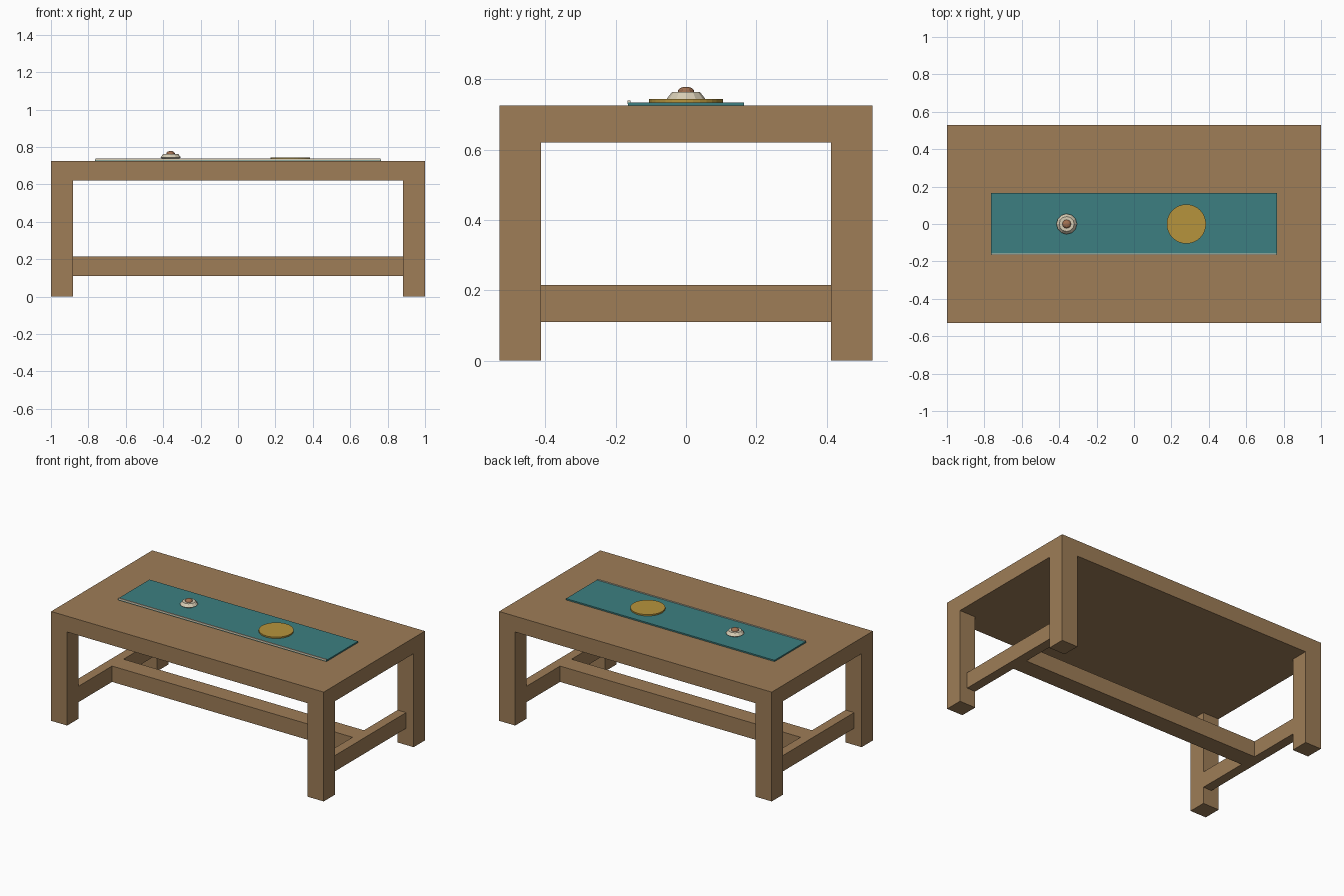
import bpy
import bmesh
from math import cos, sin, tau

cube = bpy.data.objects.get("Cube")
if cube:
    bpy.data.objects.remove(cube, do_unlink=True)


def material(name, r, g, b):
    m = bpy.data.materials.new(name)
    m.use_nodes = True
    m.diffuse_color = (r, g, b, 1)
    for node in m.node_tree.nodes:
        if node.type == "BSDF_PRINCIPLED":
            node.inputs["Base Color"].default_value = (r, g, b, 1)
    return m


wood = material("oak_wood", 0.342, 0.205, 0.095)
teal = material("teal_cloth", 0.045, 0.213, 0.22)
gold = material("gold", 0.47, 0.295, 0.045)
cream = material("cream", 0.68, 0.61, 0.46)
clay = material("warm_brown", 0.36, 0.165, 0.083)


def finish(name, bm, mat):
    bmesh.ops.recalc_face_normals(bm, faces=bm.faces)
    mesh = bpy.data.meshes.new(name)
    bm.to_mesh(mesh)
    bm.free()
    mesh.materials.append(mat)
    ob = bpy.data.objects.new(name, mesh)
    bpy.context.collection.objects.link(ob)
    return ob


def box(name, xs, ys, zs, mat):
    bm = bmesh.new()
    bmesh.ops.create_cube(bm, size=1)
    for v in bm.verts:
        v.co = [lo + (c + 0.5) * (hi - lo) for c, (lo, hi) in zip(v.co, (xs, ys, zs))]
    return finish(name, bm, mat)


def lathe(name, x, profile, sides, mat):
    """Closed turned shape about a vertical axis at (x, 0)."""
    bm = bmesh.new()
    rings = [[bm.verts.new((x + r * cos(tau * i / sides), r * sin(tau * i / sides), z))
              for i in range(sides)] for r, z in profile]
    for a, b in zip(rings, rings[1:]):
        for i in range(sides):
            j = (i + 1) % sides
            bm.faces.new((a[i], a[j], b[j], b[i]))
    bm.faces.new(rings[0])
    bm.faces.new(rings[-1])
    return finish(name, bm, mat)


# Table frame
TOP, UNDER, HALF_Y, LEG = 0.725, 0.62, 0.53, 0.118
RAIL = (0.11, 0.215)
box("table_top", (-1, 1), (-HALF_Y, HALF_Y), (UNDER, TOP), wood)
for sx, side in ((1, "left"), (-1, "right")):
    for sy, end in ((-1, "front"), (1, "back")):
        xs = sorted((sx, sx * (1 - LEG)))
        ys = sorted((sy * HALF_Y, sy * (HALF_Y - LEG)))
        box(f"{end}_{side}_leg", xs, ys, (0, UNDER), wood)
    box(f"{side}_stretcher", sorted((sx * 0.882, sx * 0.945)),
        (LEG - HALF_Y, HALF_Y - LEG), RAIL, wood)
box("long_stretcher", (-0.882, 0.882), (-0.06, 0.06), RAIL, wood)

# Cloth runner with a trim along its front edge
CLOTH = 0.734
box("runner", (-0.765, 0.765), (-0.165, 0.165), (TOP, CLOTH), teal)
box("runner_trim", (-0.762, 0.762), (-0.166, -0.158), (TOP + 0.004, 0.739), cream)

# Plate, and a small pot with a rounded lid knob
lathe("plate", 0.28, ((0.105, CLOTH), (0.105, 0.743)), 32, gold)
lathe("pot", -0.36, ((0.038, CLOTH), (0.055, 0.744), (0.04, 0.763)), 12, cream)
lathe("pot_knob", -0.36, ((0.023, 0.763), (0.022, 0.769), (0.016, 0.775), (0.007, 0.778)),
      12, clay)
